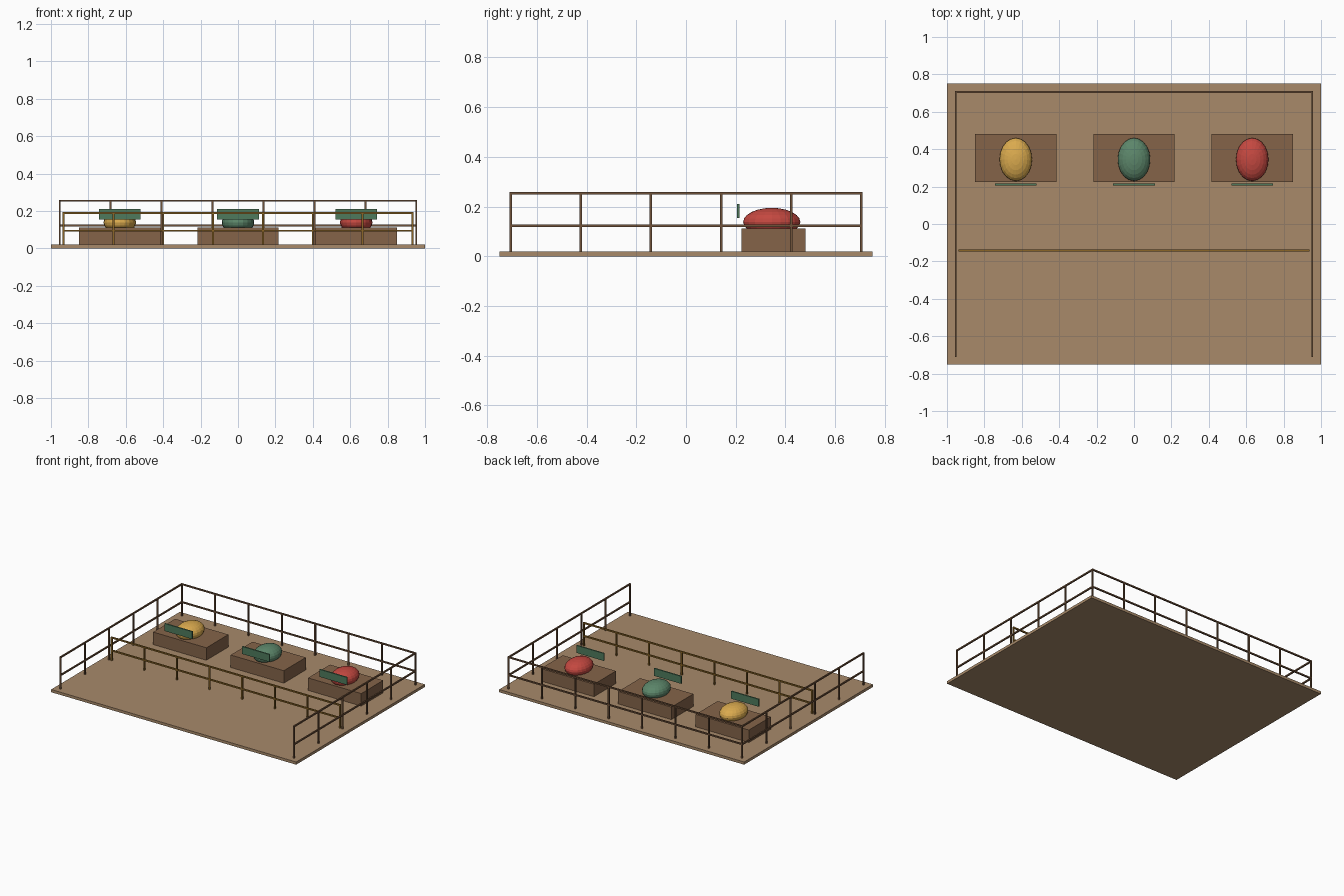
import bpy, bmesh
from mathutils import Matrix, Vector

old = bpy.data.objects.get("Cube")
if old:
    bpy.data.objects.remove(old)


def material(name, r, g, b):
    """Flat material from sRGB bytes."""
    lin = [(c / 255 / 12.92) if c < 11 else ((c / 255 + 0.055) / 1.055) ** 2.4 for c in (r, g, b)]
    m = bpy.data.materials.new(name)
    m.use_nodes = True
    m.diffuse_color = (*lin, 1)
    m.node_tree.nodes["Principled BSDF"].inputs["Base Color"].default_value = (*lin, 1)
    return m


sand = material("sandy floor", 168, 138, 106)
wood = material("plinth brown", 133, 100, 73)
rail_brown = material("dark rail brown", 112, 82, 58)
rail_gold = material("golden rail brown", 140, 102, 38)
sign_green = material("sign green", 78, 122, 92)
yellow = material("egg yellow", 218, 170, 78)
green = material("egg green", 92, 134, 106)
red = material("egg red", 196, 72, 64)


def finish(name, bm, mat):
    mesh = bpy.data.meshes.new(name)
    bm.to_mesh(mesh)
    bm.free()
    mesh.materials.append(mat)
    ob = bpy.data.objects.new(name, mesh)
    bpy.context.collection.objects.link(ob)
    return ob


def add_box(bm, lo, hi):
    lo, hi = Vector(lo), Vector(hi)
    mat = Matrix.Translation((lo + hi) / 2) @ Matrix.Diagonal((*(hi - lo), 1))
    bmesh.ops.create_cube(bm, size=1, matrix=mat)


def box(name, lo, hi, mat):
    bm = bmesh.new()
    add_box(bm, lo, hi)
    return finish(name, bm, mat)


FLOOR = 0.02


def fence(name, start, end, spans, rails, mat, t=0.005):
    """Evenly spaced square posts joined by horizontal rails."""
    a, b = Vector((*start, 0)), Vector((*end, 0))
    pad = Vector((t, t, 0))
    bm = bmesh.new()
    for i in range(spans + 1):
        p = a.lerp(b, i / spans)
        add_box(bm, p - pad + Vector((0, 0, FLOOR)), p + pad + Vector((0, 0, max(rails))))
    for z in rails:
        add_box(bm, a - pad + Vector((0, 0, z - t)), b + pad + Vector((0, 0, z + t)))
    return finish(name, bm, mat)


# Floor
box("floor_platform", (-1, -0.75, 0), (1, 0.75, FLOOR), sand)

# Outer railing on three sides
X, Y = 0.953, 0.706
outer = (0.122, 0.254)
fence("back_railing", (-X, Y), (X, Y), 7, outer, rail_brown)
fence("left_railing", (X, -Y), (X, Y), 5, outer, rail_brown)
fence("right_railing", (-X, -Y), (-X, Y), 5, outer, rail_brown)

# Low visitor barrier
fence("visitor_barrier", (-0.932, -0.141), (0.932, -0.141), 7, (0.094, 0.189), rail_gold)

# Plinths, each with an egg and a sign
for side, x, colour in (("right", -0.632, yellow), ("middle", 0, green), ("left", 0.632, red)):
    box(side + "_plinth", (x - 0.217, 0.224, FLOOR), (x + 0.217, 0.48, 0.112), wood)
    box(side + "_sign", (x - 0.112, 0.206, 0.155), (x + 0.112, 0.216, 0.21), sign_green)
    bm = bmesh.new()
    bmesh.ops.create_uvsphere(
        bm, u_segments=20, v_segments=12, radius=1,
        matrix=Matrix.Translation((x, 0.345, 0.138)) @ Matrix.Diagonal((0.087, 0.115, 0.057, 1)))
    finish(side + "_egg", bm, colour)
